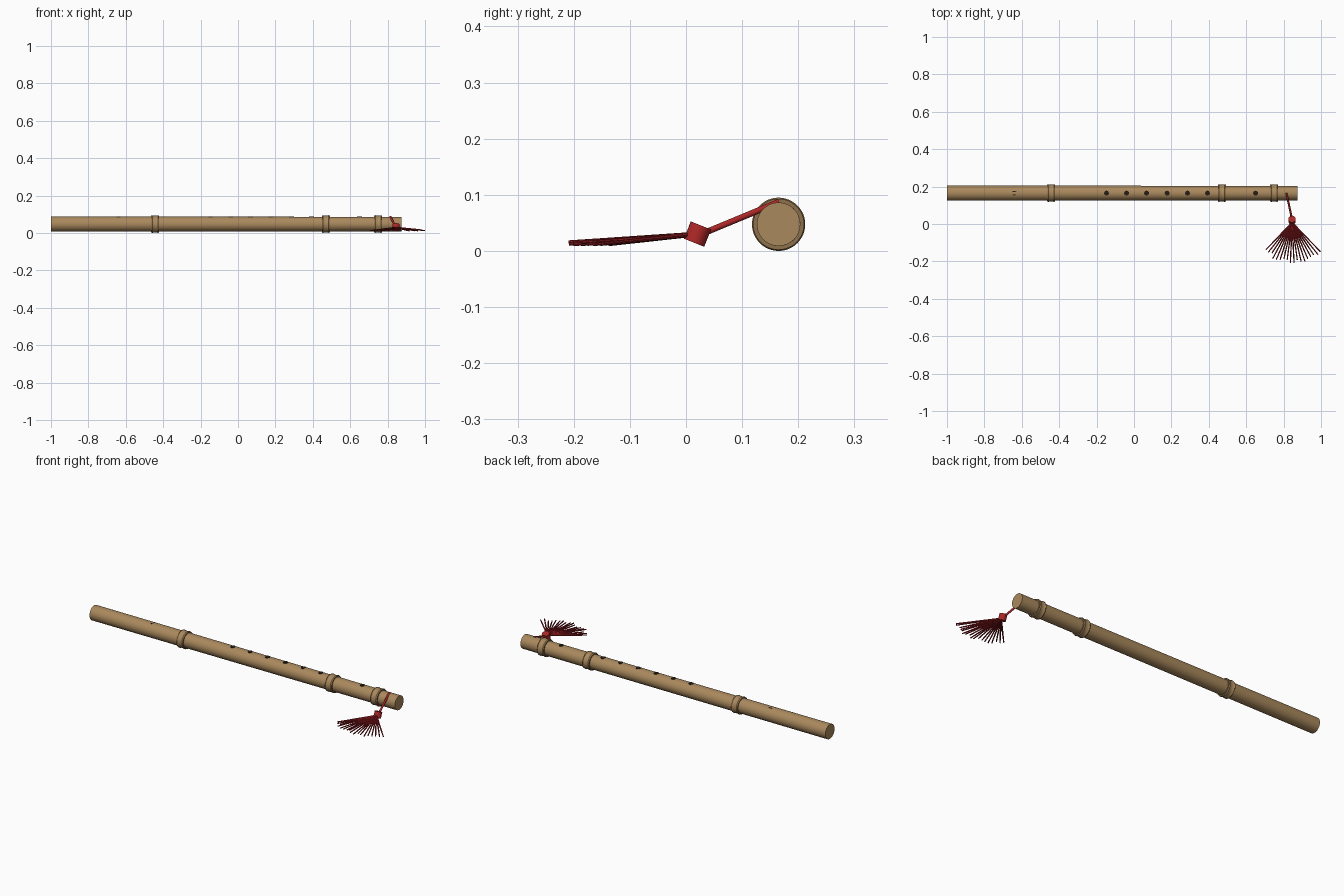
import bpy, math, random
from mathutils import Vector

if "Cube" in bpy.data.objects:
    bpy.data.objects.remove(bpy.data.objects["Cube"])

random.seed(4)
AX_Y, AX_Z = 0.165, 0.0475      # flute axis


def material(name, rgb):
    m = bpy.data.materials.new(name)
    m.diffuse_color = (*rgb, 1)
    m.use_nodes = True
    m.node_tree.nodes["Principled BSDF"].inputs["Base Color"].default_value = m.diffuse_color
    return m


BAMBOO = material("bamboo", (0.40, 0.25, 0.11))
NODE = material("node_brown", (0.27, 0.16, 0.07))
DARK = material("hole_dark", (0.02, 0.012, 0.008))
RED = material("cord_red", (0.42, 0.02, 0.02))
STRAND = material("strand_red", (0.30, 0.012, 0.015))


def finish(ob, name, mat):
    ob.name = name
    ob.data.materials.append(mat)
    bpy.context.view_layer.objects.active = ob
    bpy.ops.object.select_all(action='DESELECT')
    ob.select_set(True)
    bpy.ops.object.shade_smooth_by_angle(angle=math.radians(35))
    return ob


def lathe(name, profile, mat, n=48):
    """Revolve (x, radius) points about the flute axis and cap both ends."""
    verts, faces = [], []
    for x, r in profile:
        for i in range(n):
            a = 2 * math.pi * i / n
            verts.append((x, AX_Y + r * math.cos(a), AX_Z + r * math.sin(a)))
    for j in range(len(profile) - 1):
        for i in range(n):
            k = (i + 1) % n
            faces.append((j * n + i, j * n + k, (j + 1) * n + k, (j + 1) * n + i))
    faces.append(tuple(range(n))[::-1])
    faces.append(tuple(range((len(profile) - 1) * n, len(profile) * n)))
    me = bpy.data.meshes.new(name)
    me.from_pydata(verts, [], [f[::-1] for f in faces[:-2]] + faces[-2:])
    ob = bpy.data.objects.new(name, me)
    bpy.context.collection.objects.link(ob)
    return finish(ob, name, mat)


def rod(name, a, b, r1, r2, mat, n=12):
    """Tapered cylinder between two points."""
    a, b = Vector(a), Vector(b)
    d = b - a
    bpy.ops.mesh.primitive_cone_add(vertices=n, radius1=r1, radius2=r2, depth=d.length,
                                    location=(a + b) / 2,
                                    rotation=d.to_track_quat('Z', 'Y').to_euler())
    return finish(bpy.context.object, name, mat)


def body_radius(x):
    return 0.0405 - 0.0018 * (x + 1) / 1.875


# Bamboo tube, gently tapered
lathe("flute_body", [(x, body_radius(x)) for x in (-1, -0.44, 0.47, 0.875)], BAMBOO)

# Bamboo nodes: a waisted band with a raised lip on each side
for i, x in enumerate((-0.443, 0.47, 0.749)):
    lathe(f"node_{i + 1}", [(x - 0.019, 0.038), (x - 0.019, 0.045), (x - 0.015, 0.0475),
                            (x - 0.010, 0.045), (x + 0.010, 0.045), (x + 0.015, 0.0475),
                            (x + 0.019, 0.045), (x + 0.019, 0.038)],
          BAMBOO)
    for s in (-1, 1):
        lathe(f"node_{i + 1}_line", [(x + s * 0.019 - 0.002, 0.0455),
                                     (x + s * 0.019 + 0.002, 0.0455)], NODE)

# Finger holes, plus the wider blow hole bedded in the tube
for i, x in enumerate((-0.147, -0.04, 0.067, 0.177, 0.286, 0.393, 0.65)):
    top = AX_Z + body_radius(x) + 0.0004
    rod(f"finger_hole_{i + 1}", (x, AX_Y, top - 0.006), (x, AX_Y, top), 0.013, 0.013, DARK, 24)
top = AX_Z + body_radius(-0.64) - 0.0006
blow = rod("blow_hole", (-0.64, AX_Y, top - 0.006), (-0.64, AX_Y, top), 0.012, 0.012, DARK, 24)
blow.scale.x = 1.2

# Hanging cord and knot
rod("tassel_cord", (0.815, 0.165, 0.087), (0.845, 0.025, 0.029), 0.0055, 0.0055, RED)
knot, axis = Vector((0.845, 0.0205, 0.030)), Vector((0, 0.37, 0.93)) * 0.0165
rod("tassel_knot", knot - axis, knot + axis, 0.0195, 0.0195, RED, 24)

# Fan of tassel strands
COUNT = 18
for i in range(COUNT):
    t = i / (COUNT - 1)
    ang = math.radians(-44 + 88 * t)
    length = random.uniform(0.195, 0.222)
    if i == COUNT - 1:
        length = 0.218
    tip = (0.846 + math.sin(ang) * length, 0.008 - math.cos(ang) * length,
           random.uniform(0.011, 0.017))
    rod(f"tassel_strand_{i + 1}", (0.845, 0.008, 0.029), tip, 0.0045, 0.003, STRAND, 8)
